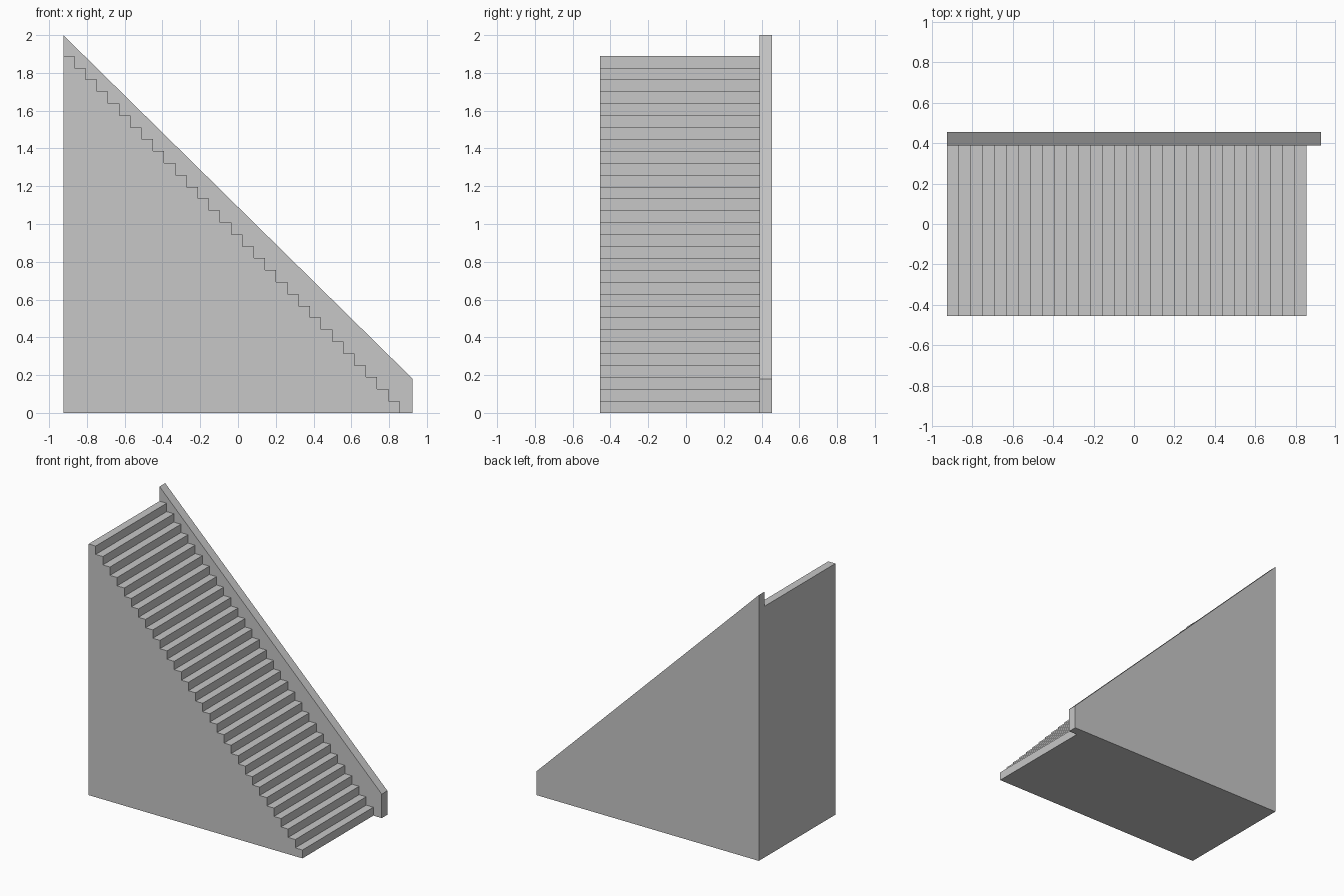
import bpy
import bmesh

cube = bpy.data.objects.get("Cube")
if cube:
    bpy.data.objects.remove(cube, do_unlink=True)

# Single stone colour
stone = bpy.data.materials.new("light_grey_stone")
stone.use_nodes = True
colour = (0.57, 0.57, 0.57, 1.0)
stone.diffuse_color = colour
stone.node_tree.nodes["Principled BSDF"].inputs["Base Color"].default_value = colour


def extrude_profile(name, profile, y_front, y_back):
    """Solid made by sweeping an x-z outline along y."""
    bm = bmesh.new()
    face = bm.faces.new([bm.verts.new((x, y_front, z)) for x, z in profile])
    swept = bmesh.ops.extrude_face_region(bm, geom=[face])
    verts = [v for v in swept["geom"] if isinstance(v, bmesh.types.BMVert)]
    bmesh.ops.translate(bm, verts=verts, vec=(0, y_back - y_front, 0))
    bmesh.ops.recalc_face_normals(bm, faces=bm.faces)
    mesh = bpy.data.meshes.new(name)
    bm.to_mesh(mesh)
    bm.free()
    mesh.materials.append(stone)
    obj = bpy.data.objects.new(name, mesh)
    bpy.context.collection.objects.link(obj)
    return obj


BACK_X = -0.925
FOOT_X = 0.855
STEPS = 30
RISE = 1.89 / STEPS
RUN = (FOOT_X - BACK_X) / STEPS
WALL_Y = 0.388

# Solid flight of steps climbing towards -x
outline = [(BACK_X, 0), (FOOT_X, 0)]
for i in range(STEPS):
    x = FOOT_X - i * RUN
    outline += [(x, (i + 1) * RISE), (x - RUN, (i + 1) * RISE)]
extrude_profile("stair_flight", outline, -0.455, WALL_Y)

# Sloping side wall along the back of the steps
wall = [(BACK_X, 0), (0.925, 0), (0.925, 0.18), (BACK_X, 2.0)]
extrude_profile("side_wall", wall, WALL_Y, 0.455)
